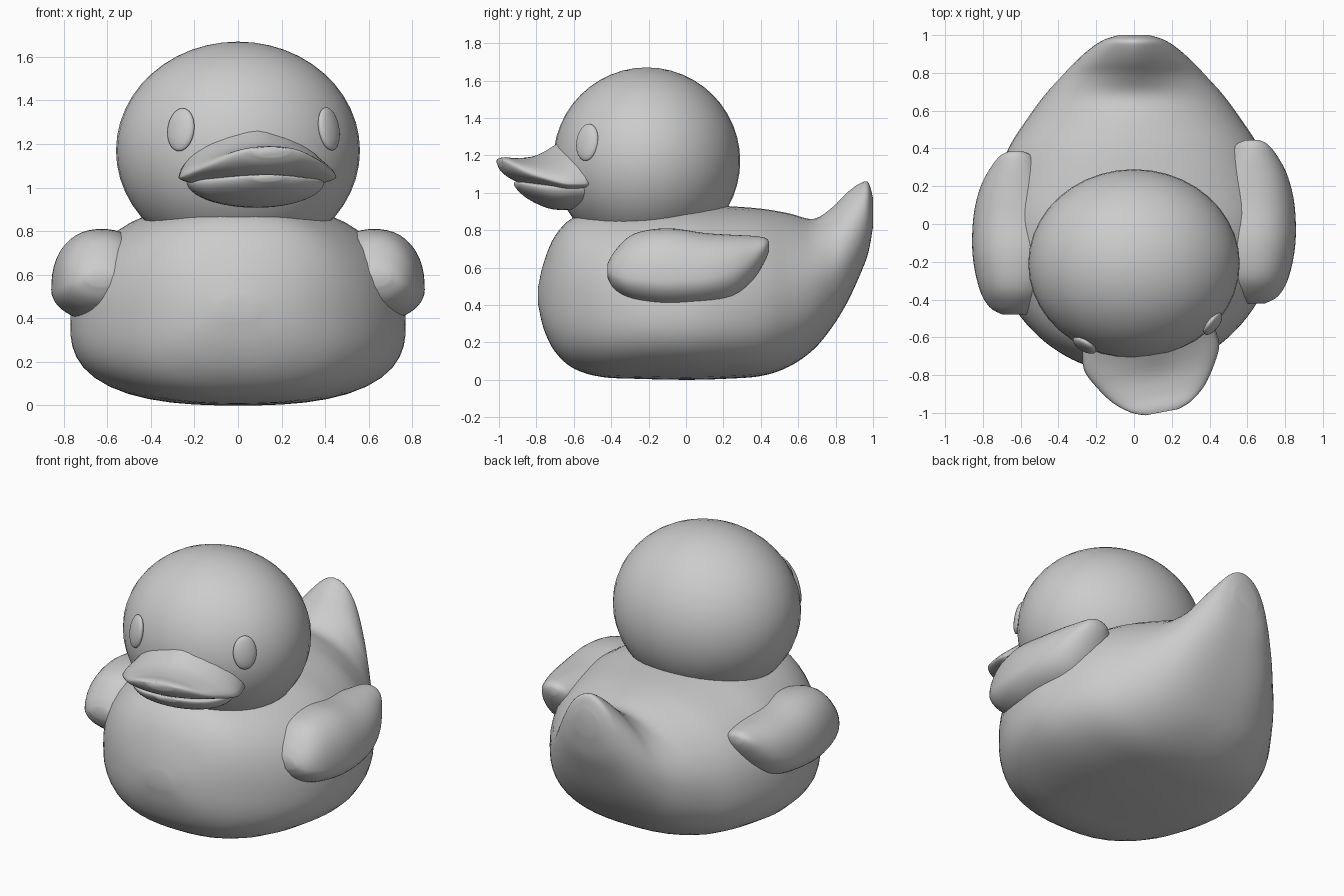
import bpy, bmesh, math
from mathutils import Matrix, Vector

if "Cube" in bpy.data.objects:
    bpy.data.objects.remove(bpy.data.objects["Cube"])


def catmull(a, b, c, d, t):
    return tuple(0.5 * (2 * q + (r - p) * t + (2 * p - 5 * q + 4 * r - s) * t * t
                        + (3 * q - p - 3 * r + s) * t ** 3)
                 for p, q, r, s in zip(a, b, c, d))


def smooth_rows(rows, steps=4):
    out = []
    last = len(rows) - 1
    for i in range(last):
        a, d = rows[max(i - 1, 0)], rows[min(i + 2, last)]
        out += [catmull(a, rows[i], rows[i + 1], d, k / steps) for k in range(steps)]
    return out + [rows[-1]]


def finish(name, bm, matrix):
    bm.transform(matrix)
    bmesh.ops.recalc_face_normals(bm, faces=bm.faces)
    mesh = bpy.data.meshes.new(name)
    bm.to_mesh(mesh)
    bm.free()
    for p in mesh.polygons:
        p.use_smooth = True
    ob = bpy.data.objects.new(name, mesh)
    bpy.context.collection.objects.link(ob)
    return ob


def loft(name, rows, matrix=Matrix(), n_bottom=2.0, sides=48):
    """Rows along y: (y, bottom, top, half width, height of widest point, top exponent)."""
    bm = bmesh.new()
    rings = []
    for y, lo, hi, w, mid, n_top in smooth_rows(rows):
        ring = []
        for k in range(sides):
            a = 2 * math.pi * k / sides
            c, s = math.cos(a), math.sin(a)
            up = s >= 0
            n = n_top if up else n_bottom
            r = (abs(c) ** n + abs(s) ** n) ** (-1 / n)
            z = mid + s * r * ((hi - mid) if up else (mid - lo))
            ring.append(bm.verts.new((w * c * r, y, max(z, 0))))
        rings.append(ring)
    for r0, r1 in zip(rings, rings[1:]):
        for k in range(sides):
            j = (k + 1) % sides
            bm.faces.new((r0[k], r0[j], r1[j], r1[k]))
    bm.faces.new(rings[0])
    bm.faces.new(rings[-1])
    return finish(name, bm, matrix)


def ellipsoid(name, radii, matrix):
    bm = bmesh.new()
    bmesh.ops.create_uvsphere(bm, u_segments=40, v_segments=24, radius=1)
    bm.transform(Matrix.Diagonal((*radii, 1)))
    return finish(name, bm, matrix)


# Body with the upturned tail
loft("body", [
    (-0.79, 0.40, 0.50, 0.08, 0.45, 2.0),
    (-0.76, 0.27, 0.63, 0.22, 0.43, 2.0),
    (-0.70, 0.15, 0.77, 0.36, 0.42, 2.2),
    (-0.60, 0.06, 0.87, 0.50, 0.40, 2.3),
    (-0.45, 0.015, 0.91, 0.63, 0.38, 2.3),
    (-0.25, 0.005, 0.93, 0.73, 0.37, 2.3),
    (0.00, 0.00, 0.94, 0.77, 0.37, 2.3),
    (0.20, 0.005, 0.93, 0.74, 0.38, 2.2),
    (0.40, 0.02, 0.915, 0.665, 0.40, 2.1),
    (0.55, 0.07, 0.89, 0.57, 0.44, 1.9),
    (0.68, 0.16, 0.86, 0.475, 0.49, 1.8),
    (0.78, 0.28, 0.92, 0.385, 0.56, 1.6),
    (0.86, 0.41, 1.00, 0.31, 0.64, 1.6),
    (0.93, 0.56, 1.05, 0.23, 0.74, 1.7),
    (0.975, 0.68, 1.055, 0.16, 0.82, 1.9),
    (1.00, 0.82, 0.97, 0.08, 0.89, 2.0),
], n_bottom=2.6)

# Head
centre = Vector((0, -0.21, 1.17))
ellipsoid("head", (0.56, 0.50, 0.50), Matrix.Translation(centre))

# Beak, turned slightly to one side
turn = math.radians(10.7)
face = Matrix.Translation((0, centre.y, 0)) @ Matrix.Rotation(turn, 4, 'Z')
loft("upper_beak", [
    (-0.38, 1.00, 1.34, 0.35, 1.05, 1.4),
    (-0.50, 1.00, 1.255, 0.365, 1.05, 1.4),
    (-0.60, 1.03, 1.20, 0.32, 1.075, 1.6),
    (-0.70, 1.06, 1.185, 0.25, 1.11, 1.8),
    (-0.77, 1.10, 1.19, 0.165, 1.15, 2.0),
    (-0.80, 1.14, 1.185, 0.09, 1.17, 2.0),
], face)
loft("lower_beak", [
    (-0.36, 0.91, 1.08, 0.31, 1.03, 2.0),
    (-0.50, 0.91, 1.07, 0.31, 1.03, 2.0),
    (-0.60, 0.945, 1.06, 0.25, 1.03, 2.0),
    (-0.67, 0.99, 1.06, 0.17, 1.04, 2.0),
    (-0.71, 1.03, 1.06, 0.07, 1.05, 2.0),
], face)

# Eyes, raised ovals lying on the head
for side, label in ((-1, "left"), (1, "right")):
    a = turn + side * math.radians(42)
    d = Vector((math.sin(a), -math.cos(a), 0.19))
    reach = 1 / math.sqrt((d.x / 0.56) ** 2 + (d.y / 0.50) ** 2 + (d.z / 0.50) ** 2)
    spot = centre + d * reach
    ellipsoid(label + "_eye", (0.07, 0.028, 0.10),
              Matrix.Translation(spot) @ Matrix.Rotation(a, 4, 'Z')
              @ Matrix.Rotation(math.radians(-10), 4, 'X'))

# Wings, the left one set a little further forward
wing = [
    (-0.42, 0.55, 0.62, 0.07, 0.58, 2.0),
    (-0.38, 0.48, 0.69, 0.14, 0.56, 2.0),
    (-0.28, 0.42, 0.78, 0.195, 0.54, 2.2),
    (-0.10, 0.385, 0.81, 0.23, 0.53, 2.3),
    (0.10, 0.395, 0.785, 0.225, 0.54, 2.3),
    (0.25, 0.43, 0.775, 0.19, 0.58, 2.2),
    (0.35, 0.52, 0.77, 0.14, 0.64, 2.0),
    (0.42, 0.63, 0.76, 0.085, 0.70, 2.0),
    (0.445, 0.69, 0.74, 0.035, 0.715, 2.0),
]
for side, label, shift in ((-1, "left", -0.06), (1, "right", 0.0)):
    loft(label + "_wing", wing, Matrix.Translation((side * 0.625, shift, 0)))
